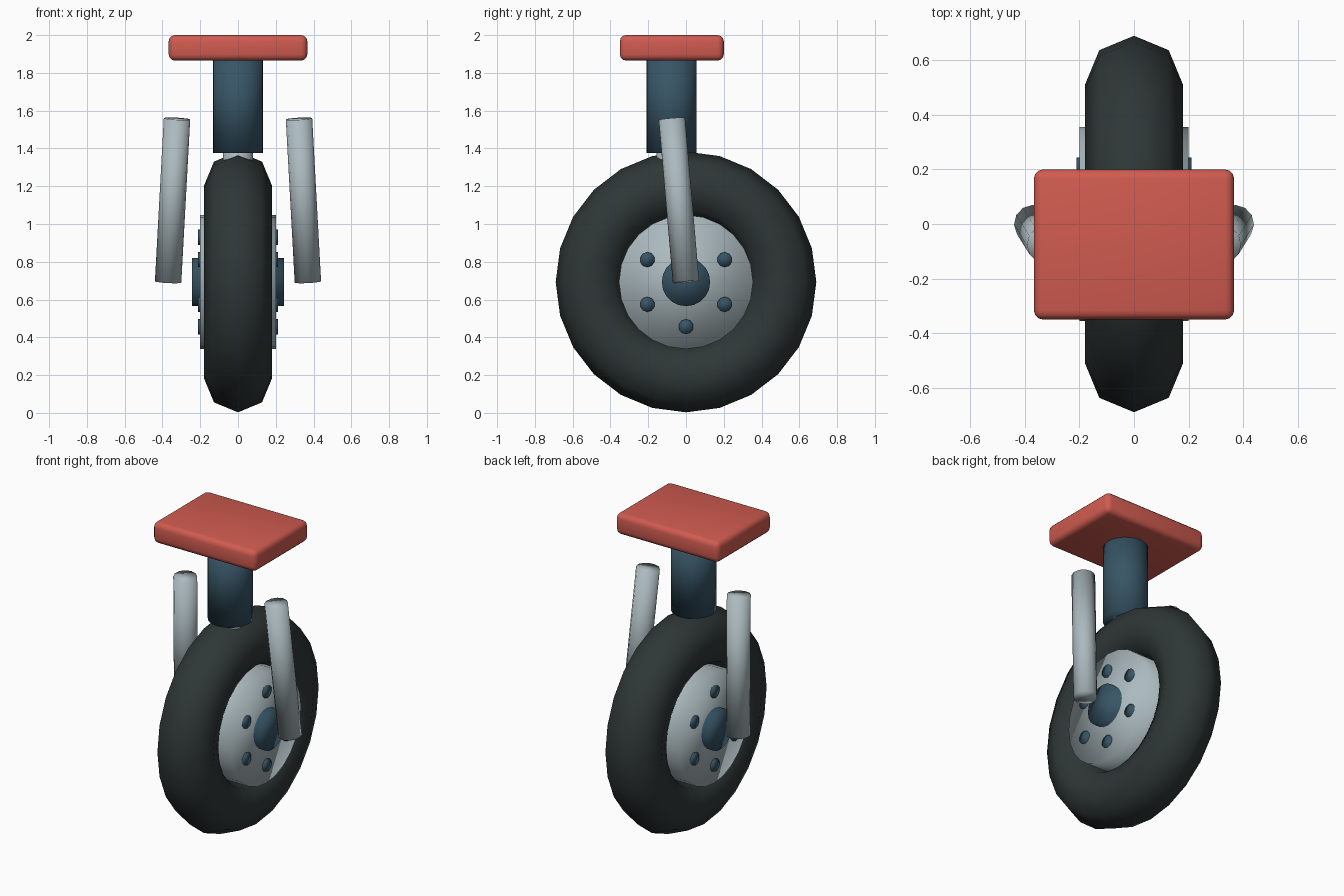
import bpy, math
from mathutils import Vector

if "Cube" in bpy.data.objects:
    bpy.data.objects.remove(bpy.data.objects["Cube"])


def material(name, rgb):
    m = bpy.data.materials.new(name)
    m.diffuse_color = (*rgb, 1)
    m.use_nodes = True
    m.node_tree.nodes["Principled BSDF"].inputs["Base Color"].default_value = m.diffuse_color
    return m


RED = material("coral red", (0.63, 0.105, 0.08))
BLUE = material("slate blue", (0.038, 0.09, 0.13))
GREY = material("light grey", (0.41, 0.49, 0.52))
BLACK = material("tyre black", (0.028, 0.038, 0.037))

ZC = 0.693      # wheel axle height
YP = -0.077     # strut column position


def finish(name, mat):
    ob = bpy.context.object
    ob.name = name
    ob.data.materials.append(mat)
    bpy.ops.object.shade_smooth()
    return ob


def rod(name, a, b, radius, sides, mat):
    a, b = Vector(a), Vector(b)
    d = b - a
    bpy.ops.mesh.primitive_cylinder_add(
        vertices=sides, radius=radius, depth=d.length, location=(a + b) / 2,
        rotation=d.to_track_quat('Z', 'Y').to_euler())
    return finish(name, mat)


# Tyre
bpy.ops.mesh.primitive_torus_add(
    major_segments=24, minor_segments=8, major_radius=0.51, minor_radius=0.18,
    location=(0, 0, ZC), rotation=(0, math.pi / 2, 0))
finish("tyre", BLACK)

# Rim and hub
rod("rim", (-0.2, 0, ZC), (0.2, 0, ZC), 0.355, 24, GREY)
rod("hub", (-0.243, 0, ZC), (0.243, 0, ZC), 0.128, 20, BLUE)

# Wheel bolts and side struts, both sides
for side, s in (("left", -1), ("right", 1)):
    for i in range(6):
        a = math.radians(90 + 60 * i)
        y, z = 0.237 * math.cos(a), ZC + 0.237 * math.sin(a)
        rod(f"{side}_bolt_{i + 1}", (s * 0.17, y, z), (s * 0.211, y, z), 0.04, 10, BLUE)
    rod(f"{side}_strut", (s * 0.37, 0, 0.693), (s * 0.323, -0.075, 1.557), 0.07, 12, GREY)

# Column with inner piston
rod("column", (0, YP, 1.375), (0, YP, 1.9), 0.133, 24, BLUE)
rod("piston", (0, YP, 1.1), (0, YP, 1.5), 0.08, 16, GREY)

# Mounting plate with rounded edges
bpy.ops.mesh.primitive_cube_add(size=1, location=(0, -0.075, 1.9325))
plate = finish("mounting_plate", RED)
plate.scale = (0.734, 0.55, 0.135)
bpy.ops.object.transform_apply(location=False, rotation=False, scale=True)
bev = plate.modifiers.new("round", 'BEVEL')
bev.width = 0.033
bev.segments = 3
